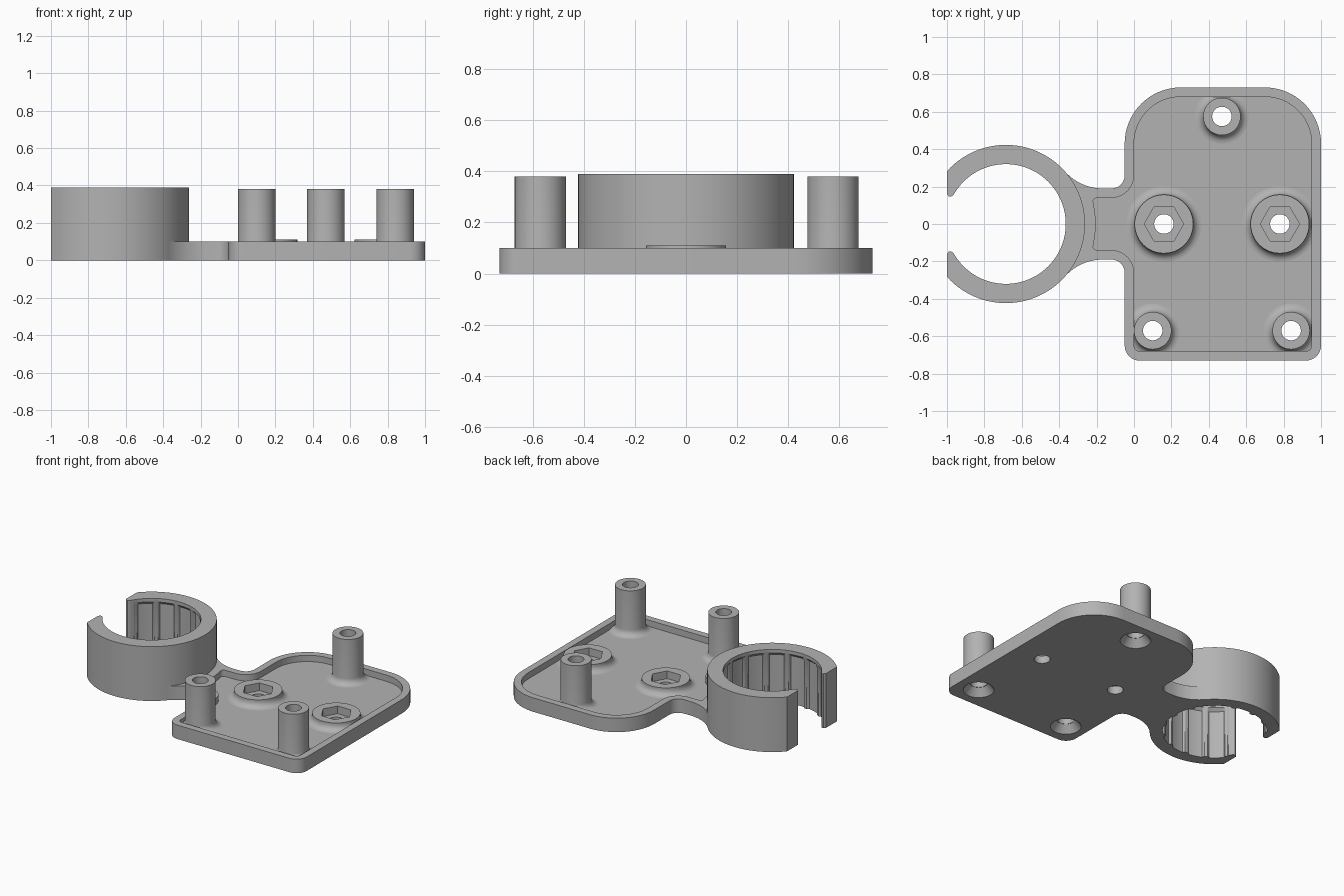
import bpy, bmesh, math
from math import radians, cos, sin

if "Cube" in bpy.data.objects:
    bpy.data.objects.remove(bpy.data.objects["Cube"])

grey = bpy.data.materials.new("grey plastic")
grey.diffuse_color = (0.45, 0.45, 0.45, 1)
grey.use_nodes = True
grey.node_tree.nodes["Principled BSDF"].inputs["Base Color"].default_value = grey.diffuse_color

RING_X, RING_R, BORE_R = -0.685, 0.423, 0.32
FLOOR, RIM_Z = 0.055, 0.10


def arc(cx, cy, r, a0, a1, n=12):
    """Points on an arc, angles in degrees."""
    return [(cx + r * cos(radians(a0 + (a1 - a0) * i / n)),
             cy + r * sin(radians(a0 + (a1 - a0) * i / n))) for i in range(n + 1)]


def make(name, bm):
    bmesh.ops.recalc_face_normals(bm, faces=bm.faces)
    me = bpy.data.meshes.new(name)
    bm.to_mesh(me)
    bm.free()
    me.materials.append(grey)
    ob = bpy.data.objects.new(name, me)
    bpy.context.collection.objects.link(ob)
    return ob


def loft(name, layers):
    """Solid through matching outlines [(points, z), ...]."""
    bm = bmesh.new()
    loops = [[bm.verts.new((x, y, z)) for x, y in pts] for pts, z in layers]
    n = len(loops[0])
    for a, b in zip(loops, loops[1:]):
        for i in range(n):
            j = (i + 1) % n
            bm.faces.new((a[i], a[j], b[j], b[i]))
    bm.faces.new(loops[0])
    bm.faces.new(loops[-1])
    return make(name, bm)


def lathe(name, profile, x, y, n=48):
    """Closed (radius, z) profile turned about a vertical axis."""
    bm = bmesh.new()
    rings = [[bm.verts.new((x + r * cos(math.tau * i / n), y + r * sin(math.tau * i / n), z))
              for r, z in profile] for i in range(n)]
    m = len(profile)
    for i in range(n):
        a, b = rings[i], rings[(i + 1) % n]
        for k in range(m):
            l = (k + 1) % m
            bm.faces.new((a[k], b[k], b[l], a[l]))
    return make(name, bm)


def cut(ob, cutter):
    mod = ob.modifiers.new("cut", 'BOOLEAN')
    mod.operation, mod.solver, mod.object = 'DIFFERENCE', 'EXACT', cutter
    bpy.context.view_layer.objects.active = ob
    bpy.ops.object.modifier_apply(modifier=mod.name)
    bpy.data.objects.remove(cutter)


def circle(x, y, r, n=48):
    return arc(x, y, r, 0, 360 - 360 / n, n - 1)


def flip(pts):
    return [(x, -y) for x, y in reversed(pts)]


# Base plate with neck flaring into the ring
flare = arc(-0.167, 0.46, 0.27, 270, 221.6, 12)
neck = arc(-0.12, 0.26, 0.07, 360, 270, 8) + flare
root = arc(RING_X, 0, 0.37, 41.6, -41.6, 24)
outline = (arc(0.92, -0.65, 0.08, -90, 0, 8) + arc(0.70, 0.43, 0.30, 0, 90, 16)
           + arc(0.25, 0.43, 0.30, 90, 180, 16) + neck + root + flip(neck)
           + arc(0.03, -0.65, 0.08, 180, 270, 8))
plate = loft("base_plate", [(outline, 0), (outline, RIM_Z)])

# Recess leaving a raised rim
bend = arc(-0.12, 0.26, 0.12, 360, 270, 10) + arc(-0.195, 0.115, 0.025, 90, 165, 5)
recess = (arc(0.92, -0.65, 0.03, -90, 0, 6) + arc(0.70, 0.43, 0.25, 0, 90, 16)
          + arc(0.25, 0.43, 0.25, 90, 180, 16) + bend
          + arc(RING_X, 0, 0.48, 12, -12, 10) + flip(bend)
          + arc(0.03, -0.65, 0.03, 180, 270, 6))
cut(plate, loft("recess_cutter", [(recess, FLOOR), (recess, 0.2)]))

# Standoffs with filleted feet and countersinks underneath
foot = [(0.145 - 0.045 * sin(radians(a)), FLOOR + 0.045 * (1 - cos(radians(a))))
        for a in range(0, 91, 15)]
for i, (x, y) in enumerate([(0.47, 0.575), (0.10, -0.57), (0.84, -0.57)]):
    lathe(f"standoff_{i + 1}",
          [(0.056, FLOOR - 0.003), (0.052, 0.065), (0.052, 0.38), (0.10, 0.38)]
          + foot[::-1] + [(0.145, FLOOR - 0.003)], x, y)
    cut(plate, loft("sink_cutter", [(circle(x, y, 0.108), -0.01), (circle(x, y, 0.052), 0.06)]))

# Round pads with hexagonal nut pockets and bolt holes
for i, x in enumerate([0.16, 0.78]):
    lathe(f"nut_pad_{i + 1}",
          [(0.12, FLOOR - 0.003), (0.12, 0.11), (0.157, 0.11)]
          + [(r + 0.057, z) for r, z in foot[::-1]] + [(0.202, FLOOR - 0.003)], x, 0)
    hexa = circle(x, 0, 0.105, 6)
    collar = loft(f"nut_collar_{i + 1}", [(circle(x, 0, 0.12), FLOOR - 0.003),
                                          (circle(x, 0, 0.12), 0.11)])
    cut(collar, loft("hex_cutter", [(hexa, 0), (hexa, 0.2)]))
    cut(plate, loft("bolt_cutter", [(circle(x, 0, 0.052), -0.1), (circle(x, 0, 0.052), 0.2)]))


# Open clip ring: grooved bore under a plain lip
def ring_outline(ribbed):
    pts = arc(RING_X, 0, RING_R, 138.1, -138.1, 80)
    tip = [(-1.0, -0.16), (-0.99, -0.147), (-0.978, -0.146)]
    inner = []
    for k in range(-151, 152):
        phase = abs((k + 12) % 24 - 12)
        r = BORE_R
        if ribbed and abs(k) < 146:
            r = 0.34 - 0.014 * max(0.0, min(1.0, (4 - phase) / 2))
        inner.append((RING_X + r * cos(radians(k)), r * sin(radians(k))))
    return pts + tip + inner + flip(tip)


loft("clip_ring", [(ring_outline(True), 0), (ring_outline(True), 0.345),
                   (ring_outline(False), 0.365), (ring_outline(False), 0.39)])

# Smooth curved walls, keep edges crisp
for ob in bpy.context.scene.objects:
    ob.select_set(True)
bpy.context.view_layer.objects.active = plate
bpy.ops.object.shade_smooth_by_angle(angle=radians(30))
